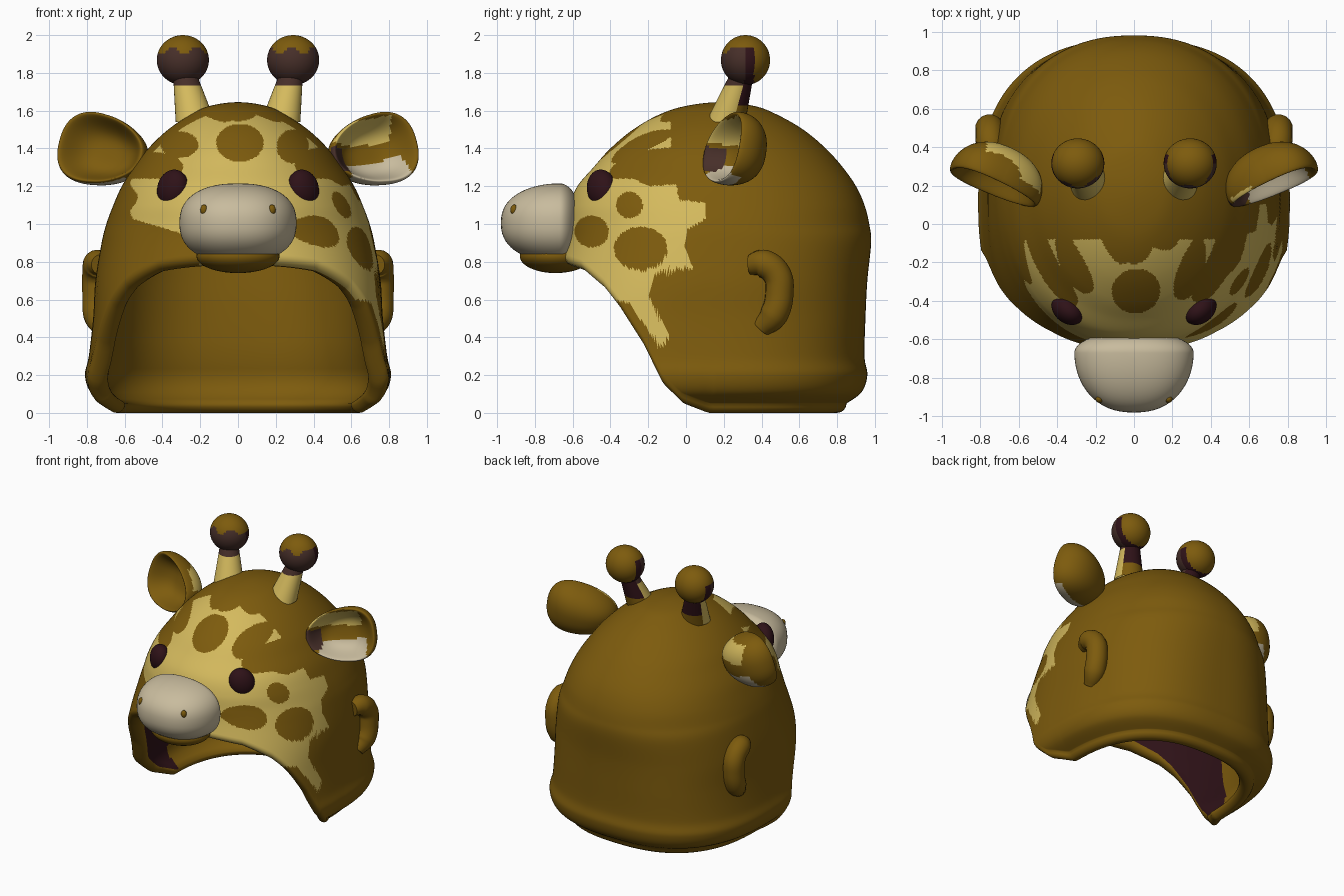
import bpy, bmesh, math
from mathutils import Vector, Matrix

if "Cube" in bpy.data.objects:
    bpy.data.objects.remove(bpy.data.objects["Cube"])

COLOURS = {
    "brown": (0.205, 0.105, 0.004), "yellow": (0.66, 0.49, 0.11), "beige": (0.58, 0.50, 0.34),
    "maroon": (0.028, 0.006, 0.009), "dark_brown": (0.062, 0.028, 0.022)}
MATS = []
for name, c in COLOURS.items():
    m = bpy.data.materials.new(name)
    m.diffuse_color = (*c, 1)
    m.use_nodes = True
    m.node_tree.nodes["Principled BSDF"].inputs["Base Color"].default_value = m.diffuse_color
    MATS.append(m)
BROWN, YELLOW, BEIGE, MAROON, DARK = range(5)


def finish(bm, name, rule):
    """Turn a bmesh into a smooth object; rule(centre, normal) gives the colour."""
    bmesh.ops.recalc_face_normals(bm, faces=bm.faces)
    bm.normal_update()
    for f in bm.faces:
        f.smooth = True
        f.material_index = rule(f.calc_center_median(), f.normal)
    me = bpy.data.meshes.new(name)
    bm.to_mesh(me)
    bm.free()
    for m in MATS:
        me.materials.append(m)
    ob = bpy.data.objects.new(name, me)
    bpy.context.collection.objects.link(ob)
    return ob


def ellipsoid(name, centre, radii, rule, rot=None, shape=None, seg=48):
    """Sphere, optionally reshaped in unit space, then scaled, turned and placed."""
    bm = bmesh.new()
    bmesh.ops.create_uvsphere(bm, u_segments=seg, v_segments=seg // 2, radius=1)
    mat = Matrix.Translation(centre) @ (rot or Matrix()) @ Matrix.Diagonal((*radii, 1))
    for v in bm.verts:
        v.co = mat @ (shape(v.co) if shape else v.co)
    return finish(bm, name, rule)


def spow(v, p):
    return math.copysign(abs(v) ** p, v)


# Hood levels, top to bottom: z, half width, front y, back y, roundness
LEVELS = [(1.645, 0, .18, .18, 2), (1.625, .15, 0, .36, 2), (1.58, .25, -.14, .48, 2),
          (1.5, .37, -.28, .62, 2), (1.4, .475, -.40, .74, 2.05), (1.3, .55, -.49, .83, 2.1),
          (1.2, .615, -.575, .90, 2.15), (1.1, .66, -.615, .945, 2.2), (1.0, .697, -.63, .97, 2.2),
          (.9, .722, -.64, .98, 2.3), (.7, .755, -.69, .96, 2.4), (.5, .767, -.74, .95, 2.5),
          (.3, .79, -.74, .945, 2.5), (.2, .81, -.73, .96, 2.5), (.11, .78, -.70, .93, 2.5),
          (.05, .69, -.65, .85, 2.5)]
# Edge of the face opening seen from the side: z, y
RIM = [(.84, -.68), (.8, -.56), (.7, -.44), (.6, -.36), (.4, -.23), (.2, -.13), (.1, -.02), (.05, .12)]


def level(u):
    i = min(int(u), len(LEVELS) - 2)
    t = u - i
    p1, p2 = LEVELS[i], LEVELS[i + 1]
    # the curve is mirrored past the apex so the crown is rounded
    p0 = LEVELS[i - 1] if i else (1.625, -.15, .36, 0, 2)
    p3 = LEVELS[min(i + 2, len(LEVELS) - 1)]
    return [.5 * (2 * b + (c - a) * t + (2 * a - 5 * b + 4 * c - d) * t * t + (3 * b - a - 3 * c + d) * t ** 3)
            for a, b, c, d in zip(p0, p1, p2, p3)]


def hood_point(th, u):
    z, w, yf, yb, n = level(u)
    mid = (yf + yb) / 2
    return Vector((w * spow(math.sin(th), 2 / n), mid - (yb - yf) / 2 * spow(math.cos(th), 2 / n), z)), mid


def rim_y(z):
    if z >= .84:
        return -9
    for (z1, y1), (z2, y2) in zip(RIM, RIM[1:]):
        if z >= z2:
            return y1 + (y2 - y1) * (z1 - z) / (z1 - z2)
    return RIM[-1][1]


def column(th, rows=150, inner=30):
    """One strip: outside from crown to hem, round the hem, inside back up."""
    def removed(v):
        p = hood_point(th, v)[0]
        return p.y < rim_y(p.z)
    end, u = len(LEVELS) - 1, 9.0
    while u < end and not removed(u + .05):
        u += .05
    if u < end:
        for k in range(2, 9):
            if not removed(u + .1 / 2 ** k):
                u += .1 / 2 ** k
    u = min(u, end)
    zb = hood_point(th, u)[0].z

    def inside(v):
        p, mid = hood_point(th, v)
        return Vector((p.x * .865, mid + (p.y - mid) * .865, p.z - .07 * (p.z - zb) / (1.645 - zb)))
    pts = [hood_point(th, u * i / rows)[0] for i in range(rows + 1)]
    a, b = pts[-1], inside(u)
    for k in range(1, 8):
        f = math.pi * k / 8
        pts.append((a + b) / 2 + (a - b) / 2 * math.cos(f) - Vector((0, 0, .05 * math.sin(f))))
    return pts + [inside(u * (1 - i / inner)) for i in range(inner + 1)], rows


# Coat pattern: yellow patch outline on the right cheek (y, z) and brown spots
CHEEK = [(-.8, 1.3), (-.28, 1.24), (-.2, 1.2), (-.05, 1.21), (-.04, 1.13), (.1, 1.11), (.11, 1.03), (.0, .97),
         (-.01, .88), (.03, .77), (-.05, .76), (-.16, .74), (-.2, .62), (-.16, .54), (-.08, .4),
         (-.14, .35), (-.3, .58), (-.8, .7)]
SIDE_SPOTS = [(-.24, .87, .14, .115), (-.5, .96, .09, .085), (-.3, 1.1, .07, .07)]
FRONT_SPOTS = [(.01, 1.43, .125, .1), (.29, 1.41, .085, .09), (.45, 1.32, .15, .085), (.0, 1.59, .1, .045),
               (-.31, 1.42, .1, .07), (-.45, 1.3, .16, .08)]


def in_poly(a, b, poly):
    hit = False
    for (x1, y1), (x2, y2) in zip(poly, poly[1:] + poly[:1]):
        if (y1 > b) != (y2 > b) and a < x1 + (x2 - x1) * (b - y1) / (y2 - y1):
            hit = not hit
    return hit


def in_spots(a, b, spots):
    return any(((a - x) / rx) ** 2 + ((b - y) / ry) ** 2 < 1 for x, y, rx, ry in spots)


def coat(c):
    x, y, z = c
    if y > .15:
        return BROWN
    if z > 1.24:
        wave = .02 * math.sin(x * 22)
        ok = abs(x) < .47 and z < 1.56 + wave and y < -.08 and not in_spots(x, z, FRONT_SPOTS)
    elif x > -.2:
        ok = in_poly(y, z, CHEEK) and not in_spots(y, z, SIDE_SPOTS)
    else:
        ok = x > -.55 + .02 * math.sin(z * 40) and z > .98 - .3 * (x + .4)
    return YELLOW if ok else BROWN


# Hood shell
bm = bmesh.new()
COLS = 400
grid = []
for j in range(COLS):
    pts, rows = column(2 * math.pi * j / COLS)
    grid.append([bm.verts.new(p) for p in pts])
for j in range(COLS):
    g, h = grid[j], grid[(j + 1) % COLS]
    for i in range(len(g) - 1):
        f = bm.faces.new((g[i], g[i + 1], h[i + 1], h[i]))
        c = f.calc_center_median()
        f.material_index = coat(c) if i < rows + 3 else BROWN
        if i > rows + 7 and c.y < .15 and c.z < 1.2:      # dark lining behind the face
            f.material_index = MAROON
bmesh.ops.remove_doubles(bm, verts=bm.verts, dist=.0003)
order = iter([f.material_index for f in bm.faces])
finish(bm, "hood", lambda c, n: next(order))


# Muzzle, jaw and nostrils
def muzzle_shape(p):
    q = Vector((spow(p.x, .86), p.y, spow(p.z, .84)))
    if q.y > 0:
        q.y *= .35
    return q


ellipsoid("muzzle", (0, -.67, 1.005), (.31, .31, .21), lambda c, n: BEIGE, shape=muzzle_shape, seg=64)
ellipsoid("jaw", (0, -.69, .83), (.22, .19, .09), lambda c, n: BROWN)

for s in (-1, 1):
    side = "left" if s < 0 else "right"
    ellipsoid(side + "_nostril", (s * .18, -.91, 1.075), (.02, .02, .028), lambda c, n: BROWN, seg=16)

    # Eye, its top leaning inward
    rot = Matrix.Rotation(s * math.radians(40), 4, 'Z') @ Matrix.Rotation(-s * math.radians(22), 4, 'Y')
    ellipsoid(side + "_eye", (s * .345, -.445, 1.185), (.09, .07, .105), lambda c, n: MAROON, rot=rot)

    # Cupped ear: local x runs to the tip, y to the back, z up
    along = Vector((s * .88, .40, .16)).normalized()
    up = Vector((-s * .1, .2, .97))
    up = (up - up.dot(along) * along).normalized()
    back = up.cross(along) * s
    ear_rot = Matrix((along, back, up)).transposed().to_4x4()
    mid = Vector((s * .715, .225, 1.39))

    def ear_shape(p):
        r = math.hypot(p.x, p.z)
        y = p.y if p.y >= 0 else -p.y * (.55 - 1.5 * r ** 4)
        return Vector((spow(p.x, .9), y, spow(p.z, .85) * (.85 + .2 * p.x)))

    def ear_colour(c, n):
        l = ear_rot.inverted() @ (c - mid)
        if n.dot(back) > -.1 and l.z > -.12:
            return BROWN
        if n.dot(back) > .15:
            return BROWN
        if l.x < -.15 and -.09 < l.z < .05:
            return DARK
        if l.z < -.05 and -.17 < l.x < .17:
            return BEIGE
        return YELLOW if l.x < .14 and .05 - .1 * l.x < l.z < .165 else BROWN
    ellipsoid(side + "_ear", mid, (.25, .185, .22), ear_colour, rot=ear_rot, shape=ear_shape, seg=80)

    # Horn stem and ball
    a, b = Vector((s * .225, .21, 1.54)), Vector((s * .287, .305, 1.82))
    bm = bmesh.new()
    bmesh.ops.create_cone(bm, cap_ends=False, segments=32, radius1=.105, radius2=.058, depth=1)
    bmesh.ops.subdivide_edges(bm, edges=[e for e in bm.edges if abs(e.verts[0].co.z - e.verts[1].co.z) > .5], cuts=12)
    for v in bm.verts:
        t = v.co.z + .5
        v.co = a.lerp(b, t) + Vector((v.co.x, v.co.y, 0))

    def stem_colour(c, n):
        if n.y > .3:
            return MAROON if c.z > 1.62 else BROWN
        return DARK if c.z > 1.725 else YELLOW
    finish(bm, side + "_horn_stem", stem_colour)

    def ball_colour(c, n):
        if c.z > 1.92 + .02 * math.sin(c.x * 50) or c.y > .36:
            return BROWN
        return MAROON if c.y > .31 else DARK
    ellipsoid(side + "_horn_ball", (s * .292, .315, 1.868), (.138, .13, .132), ball_colour)

    # Curved side lug
    path = [(.725, .34, .785), (.745, .41, .79), (.75, .48, .735), (.75, .495, .64), (.745, .465, .52), (.72, .40, .45)]
    cu = bpy.data.curves.new(side + "_side_lug", 'CURVE')
    cu.dimensions = '3D'
    cu.bevel_depth, cu.bevel_resolution, cu.resolution_u = .075, 6, 8
    cu.use_fill_caps = True
    sp = cu.splines.new('BEZIER')
    sp.bezier_points.add(len(path) - 1)
    for i, (bp, p) in enumerate(zip(sp.bezier_points, path)):
        bp.co = (s * p[0], p[1], p[2])
        bp.handle_left_type = bp.handle_right_type = 'AUTO'
        bp.radius = .72 if i in (0, len(path) - 1) else 1
    cu.materials.append(MATS[BROWN])
    bpy.context.collection.objects.link(bpy.data.objects.new(side + "_side_lug", cu))
